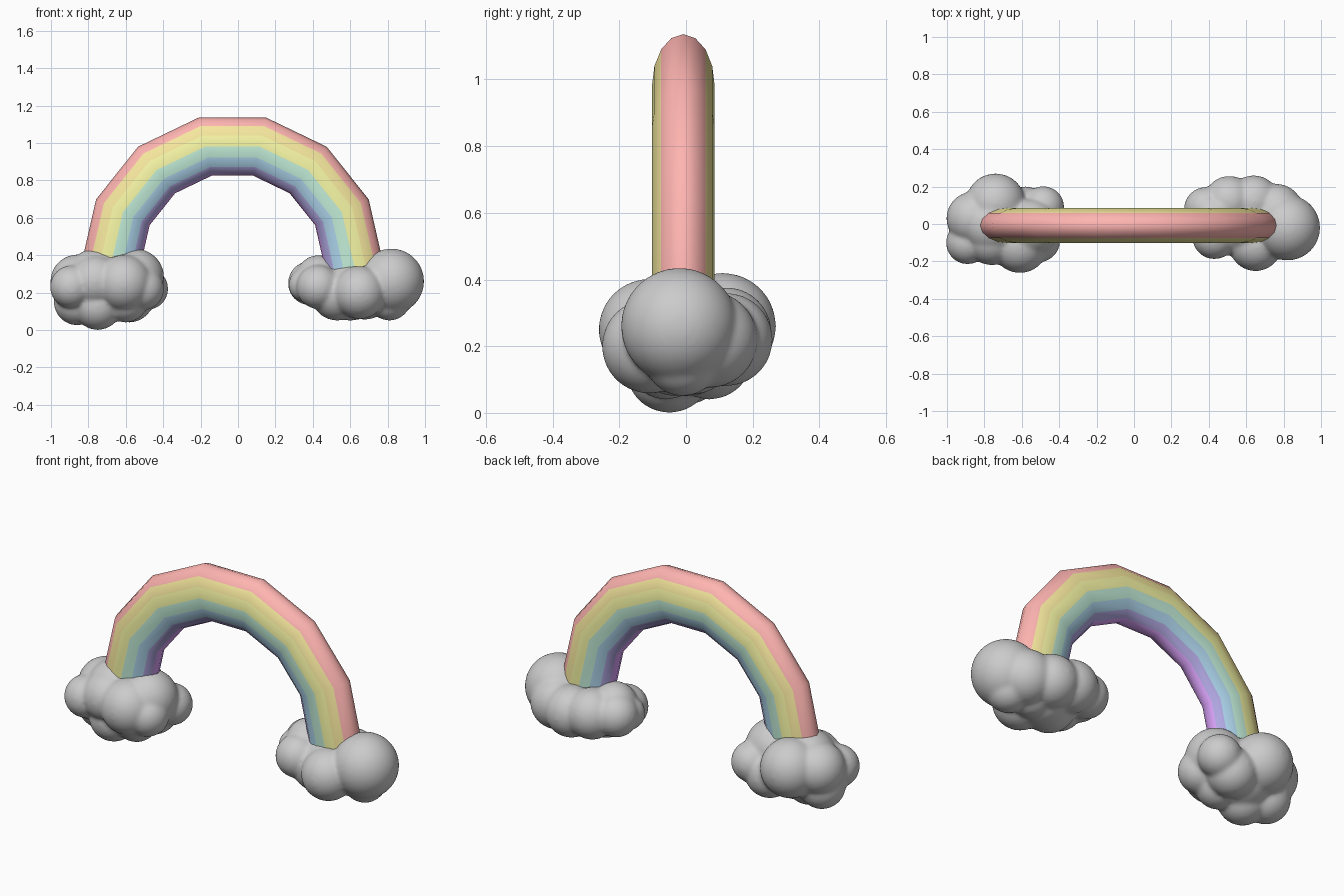
import bpy, bmesh
from math import sin, cos, pi
from mathutils import Matrix

if "Cube" in bpy.data.objects:
    bpy.data.objects.remove(bpy.data.objects["Cube"])

# ---- rainbow: half ring of 7 segments with a 16-sided oval section
CX, CY, CZ = -0.03, -0.008, 0.347
RAD, HALF_R, HALF_Y = 0.65, 0.159, 0.094
SIDES, SEGS = 16, 7

COLOURS = [
    ("red", (1.0, 0.46, 0.44)), ("orange", (0.92, 0.80, 0.34)),
    ("yellow", (0.93, 0.93, 0.38)), ("green", (0.55, 0.86, 0.70)),
    ("blue", (0.43, 0.68, 0.86)), ("indigo", (0.45, 0.40, 0.78)),
    ("violet", (0.70, 0.36, 0.95)),
]
# band index for each step from the outer edge down to the inner edge
BANDS = [0, 0, 1, 2, 3, 4, 5, 6]

bm = bmesh.new()
rings = []
stations = [(0, -0.06)] + [(pi * i / SEGS, 0) for i in range(SEGS + 1)] + [(pi, -0.06)]
for a, dz in stations:
    ring = []
    for j in range(SIDES):
        t = 2 * pi * j / SIDES
        r = RAD + HALF_R * cos(t)
        ring.append(bm.verts.new((CX + r * cos(a), CY + HALF_Y * sin(t), CZ + r * sin(a) + dz)))
    rings.append(ring)
for r0, r1 in zip(rings, rings[1:]):
    for j in range(SIDES):
        k = (j + 1) % SIDES
        f = bm.faces.new((r0[j], r0[k], r1[k], r1[j]))
        f.material_index = BANDS[min(j, SIDES - 1 - j)]
        f.smooth = True
bm.faces.new(rings[0])
bm.faces.new(rings[-1])
bmesh.ops.recalc_face_normals(bm, faces=bm.faces)
mesh = bpy.data.meshes.new("rainbow")
bm.to_mesh(mesh)
bm.free()
for name, col in COLOURS:
    m = bpy.data.materials.new(name)
    m.diffuse_color = (*col, 1)
    m.use_nodes = True
    m.node_tree.nodes["Principled BSDF"].inputs["Base Color"].default_value = m.diffuse_color
    mesh.materials.append(m)
bpy.context.collection.objects.link(bpy.data.objects.new("rainbow", mesh))


# ---- clouds: puffs fused into one smooth skin
def cloud(name, puffs):
    bm = bmesh.new()
    for x, y, z, r in puffs:
        bmesh.ops.create_icosphere(bm, subdivisions=4, radius=r,
                                   matrix=Matrix.Translation((x, y, z)))
    mesh = bpy.data.meshes.new(name)
    bm.to_mesh(mesh)
    bm.free()
    ob = bpy.data.objects.new(name, mesh)
    bpy.context.collection.objects.link(ob)
    rem = ob.modifiers.new("fuse", 'REMESH')
    rem.mode = 'VOXEL'
    rem.voxel_size = 0.01
    rem.use_smooth_shade = True
    sm = ob.modifiers.new("soften", 'SMOOTH')
    sm.factor = 0.5
    sm.iterations = 12


cloud("left_cloud", [
    (-0.70, 0.00, 0.23, 0.185),
    (-0.74, 0.11, 0.26, 0.16),
    (-0.76, -0.01, 0.275, 0.16),
    (-0.86, 0.03, 0.26, 0.143),
    (-0.89, -0.10, 0.23, 0.115),
    (-0.86, 0.00, 0.15, 0.125),
    (-0.75, -0.05, 0.13, 0.13),
    (-0.76, -0.08, 0.26, 0.14),
    (-0.61, -0.11, 0.25, 0.152),
    (-0.55, -0.02, 0.28, 0.155),
    (-0.485, 0.09, 0.22, 0.112),
    (-0.51, -0.09, 0.22, 0.115),
    (-0.58, 0.07, 0.17, 0.13),
    (-0.60, -0.06, 0.16, 0.12),
])

cloud("right_cloud", [
    (0.60, 0.00, 0.21, 0.16),
    (0.82, -0.02, 0.26, 0.175),
    (0.81, -0.01, 0.165, 0.115),
    (0.65, -0.11, 0.20, 0.142),
    (0.76, 0.07, 0.22, 0.145),
    (0.64, 0.12, 0.22, 0.14),
    (0.51, 0.12, 0.24, 0.137),
    (0.385, 0.08, 0.25, 0.118),
    (0.43, 0.03, 0.28, 0.12),
    (0.36, 0.01, 0.24, 0.09),
    (0.43, -0.07, 0.23, 0.118),
    (0.53, -0.03, 0.19, 0.14),
    (0.68, 0.02, 0.18, 0.125),
    (0.70, 0.00, 0.24, 0.13),
])
